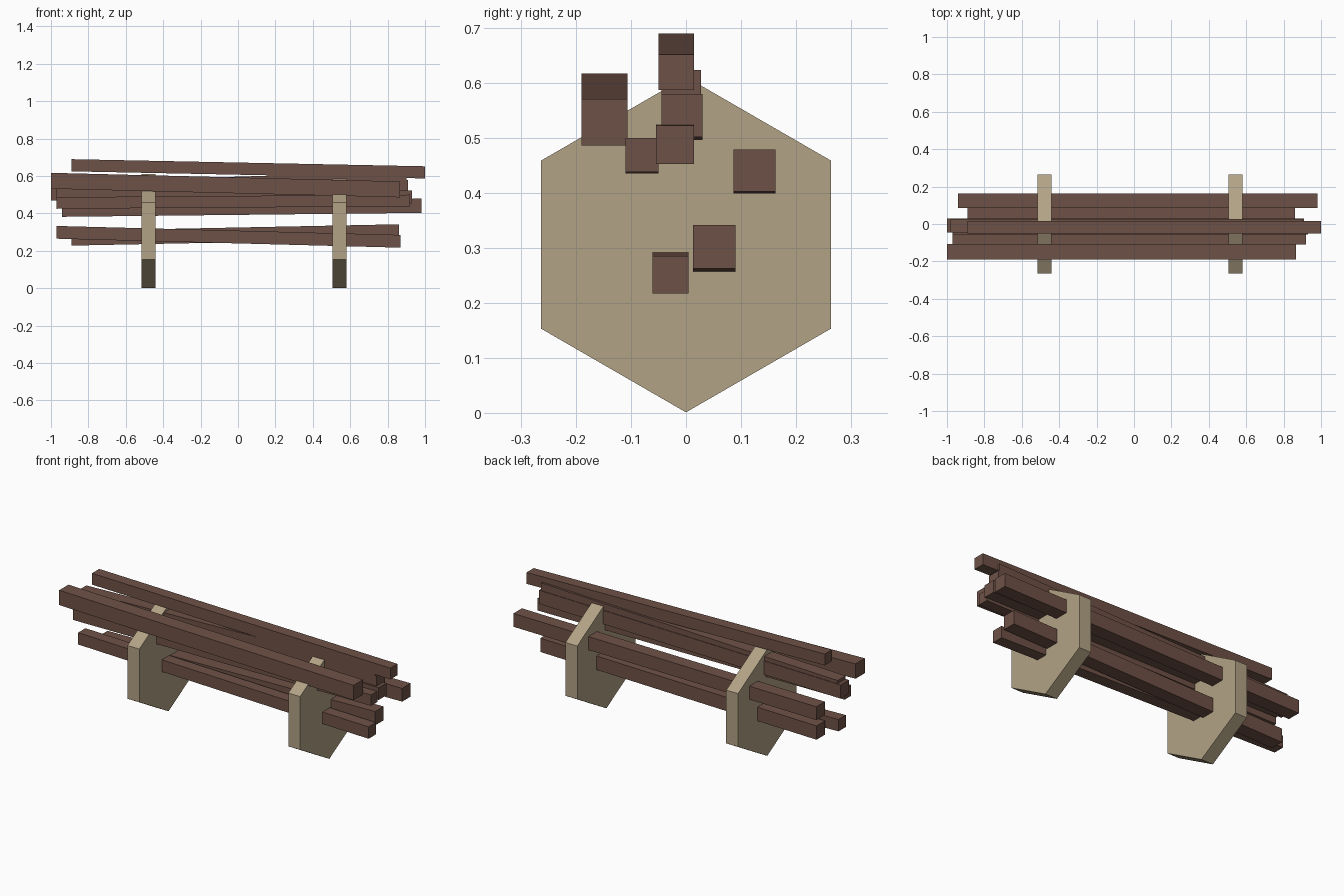
import bpy, bmesh, math

if "Cube" in bpy.data.objects:
    bpy.data.objects.remove(bpy.data.objects["Cube"])


def material(name, color):
    m = bpy.data.materials.new(name)
    m.diffuse_color = (*color, 1.0)
    m.use_nodes = True
    m.node_tree.nodes["Principled BSDF"].inputs["Base Color"].default_value = m.diffuse_color
    return m


wood = material("brown wood", (0.155, 0.083, 0.062))
tan = material("tan wood", (0.45, 0.365, 0.235))


def prism(name, ring_a, ring_b, mat):
    """Solid between two matching rings of points."""
    bm = bmesh.new()
    a = [bm.verts.new(p) for p in ring_a]
    b = [bm.verts.new(p) for p in ring_b]
    n = len(a)
    bm.faces.new(a)
    bm.faces.new(b)
    for i in range(n):
        j = (i + 1) % n
        bm.faces.new((a[i], a[j], b[j], b[i]))
    bmesh.ops.recalc_face_normals(bm, faces=bm.faces[:])
    me = bpy.data.meshes.new(name)
    bm.to_mesh(me)
    bm.free()
    me.materials.append(mat)
    bpy.context.collection.objects.link(bpy.data.objects.new(name, me))


# hexagonal support plates, standing on a corner
def hexagon(x):
    return [(x, 0.305 * math.sin(math.radians(60 * i)),
             0.306 - 0.305 * math.cos(math.radians(60 * i))) for i in range(6)]


for side, x in (("left", -0.515), ("right", 0.504)):
    prism(side + "_support", hexagon(x), hexagon(x + 0.075), tan)

# slightly tilted beams: x left, x right, y min, y max, bottom left, bottom right, height
beams = [
    (-0.89, 1.00, -0.050, 0.015, 0.625, 0.587, 0.065),
    (-1.00, 0.865, -0.190, -0.106, 0.532, 0.486, 0.085),
    (-1.00, 0.91, -0.045, 0.030, 0.470, 0.502, 0.078),
    (-0.98, 0.90, -0.045, 0.027, 0.495, 0.552, 0.072),
    (-0.97, 0.93, -0.055, 0.015, 0.463, 0.453, 0.070),
    (-0.97, 0.92, -0.110, -0.050, 0.425, 0.438, 0.062),
    (-0.94, 0.98, 0.086, 0.163, 0.382, 0.403, 0.076),
    (-0.89, 0.86, 0.013, 0.090, 0.228, 0.263, 0.079),
    (-0.97, 0.87, -0.061, 0.005, 0.265, 0.217, 0.068),
]


def rect(x, y0, y1, z, h):
    return [(x, y0, z), (x, y1, z), (x, y1, z + h), (x, y0, z + h)]


for i, (x0, x1, y0, y1, z0, z1, h) in enumerate(beams):
    prism("beam_%d" % (i + 1), rect(x0, y0, y1, z0, h), rect(x1, y0, y1, z1, h), wood)
